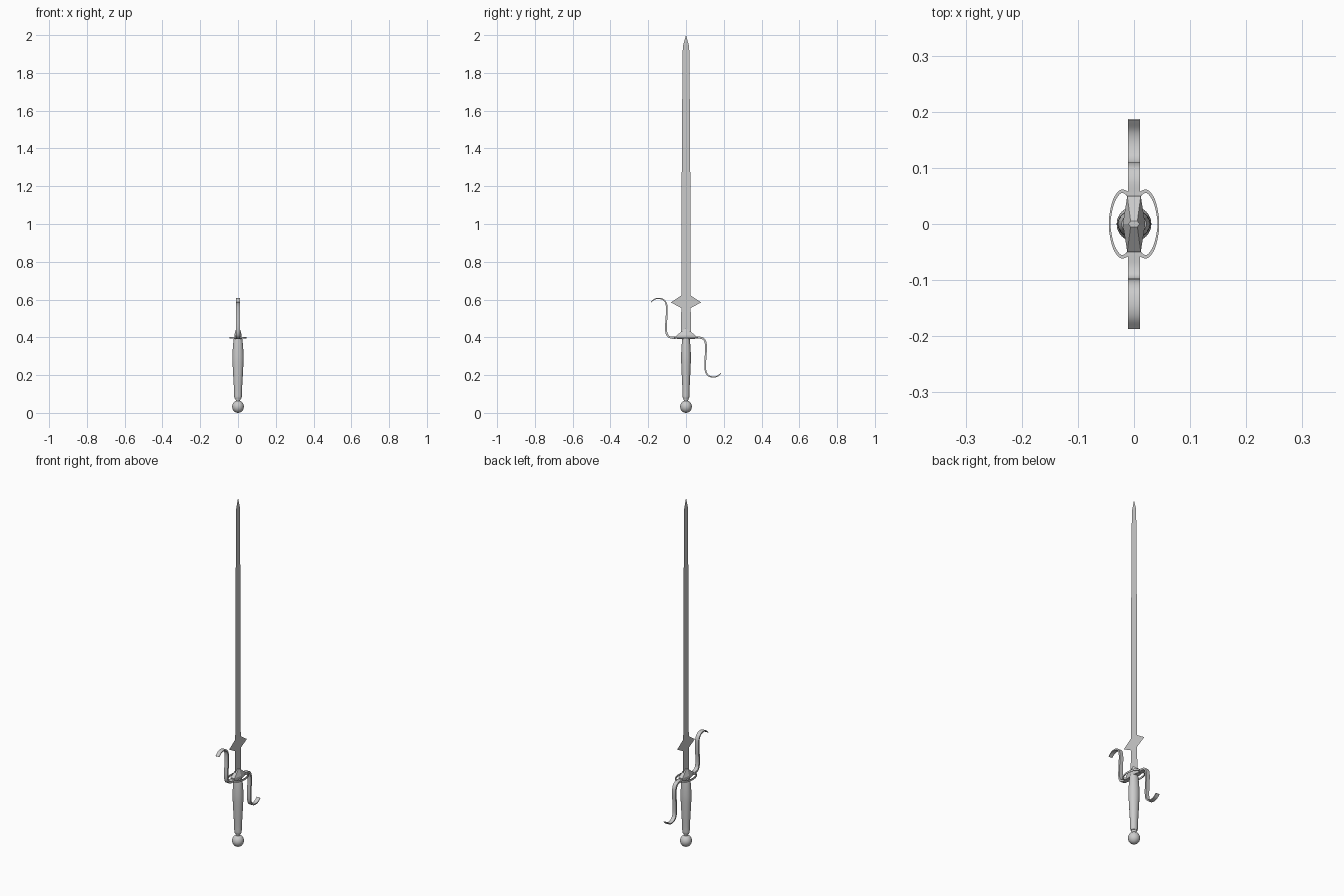
import bpy, bmesh, math
from mathutils import Vector

if "Cube" in bpy.data.objects:
    bpy.data.objects.remove(bpy.data.objects["Cube"])


def make_object(name, bm, smooth=True):
    bmesh.ops.recalc_face_normals(bm, faces=bm.faces)
    mesh = bpy.data.meshes.new(name)
    bm.to_mesh(mesh)
    bm.free()
    ob = bpy.data.objects.new(name, mesh)
    bpy.context.collection.objects.link(ob)
    if smooth:
        bpy.ops.object.select_all(action='DESELECT')
        ob.select_set(True)
        bpy.context.view_layer.objects.active = ob
        bpy.ops.object.shade_smooth_by_angle(angle=math.radians(40))
    return ob


def loft(name, sections, smooth=True):
    bm = bmesh.new()
    rings = [[bm.verts.new(p) for p in s] for s in sections]
    n = len(rings[0])
    for a, b in zip(rings, rings[1:]):
        for i in range(n):
            j = (i + 1) % n
            bm.faces.new((a[i], a[j], b[j], b[i]))
    bm.faces.new(rings[0])
    bm.faces.new(rings[-1])
    return make_object(name, bm, smooth)


def spline(pts, steps=5):
    # Catmull-Rom through control points
    p = [Vector(q) for q in pts]
    p = [2 * p[0] - p[1]] + p + [2 * p[-1] - p[-2]]
    out = []
    for a, b, c, d in zip(p, p[1:], p[2:], p[3:]):
        for k in range(steps):
            t = k / steps
            out.append(0.5 * (2 * b + (c - a) * t + (2 * a - 5 * b + 4 * c - d) * t * t
                              + (3 * b - a - 3 * c + d) * t ** 3))
    return out + [p[-2]]


def strap(name, pts, half_width, thickness, place):
    # rectangular bar following a planar curve
    path = spline(pts)
    last = len(path) - 1
    sections = []
    for i, p in enumerate(path):
        d = (path[min(i + 1, last)] - path[max(i - 1, 0)]).normalized()
        n = Vector((-d.y, d.x)) * thickness(i / last)
        sections.append([place(p + n, -half_width), place(p + n, half_width),
                         place(p - n, half_width), place(p - n, -half_width)])
    return loft(name, sections)


# flat blade with parrying lugs
half = [(0.026, 0.41), (0.025, 0.555), (0.08, 0.585), (0.025, 0.622), (0.024, 1.0),
        (0.021, 1.55), (0.017, 1.94)]
bm = bmesh.new()
rows = [(bm.verts.new((0, -y, z)), bm.verts.new((0, y, z))) for y, z in half]
for a, b in zip(rows, rows[1:]):
    bm.faces.new((a[0], a[1], b[1], b[0]))
bm.faces.new((*rows[-1], bm.verts.new((0, 0, 2.0))))
make_object("blade", bm, False)

# S-shaped crossguard, point-symmetric about its middle
arm = [(0.05, 0), (0.08, -0.001), (0.099, -0.014), (0.106, -0.05), (0.102, -0.13),
       (0.104, -0.177), (0.118, -0.2), (0.142, -0.208), (0.166, -0.204), (0.186, -0.188)]
guard = [(-y, -z) for y, z in reversed(arm)] + [(0, 0)] + arm
strap("crossguard", guard, 0.011,
      lambda t: 0.0055 - 0.0035 * abs(2 * t - 1) ** 2,
      lambda p, w: (w, p.x, 0.398 + p.y))

# side rings
side = [(0.006, 0.047), (0.014, 0.056), (0.025, 0.057), (0.037, 0.038)]
ring = side + [(0.0435, 0)] + [(x, -y) for x, y in reversed(side)]
for label, s in (("right", 1), ("left", -1)):
    strap("side_ring_" + label, ring, 0.005,
          lambda t: 0.0015 + 0.0025 * abs(2 * t - 1),
          lambda p, w, s=s: (s * p.x, p.y, 0.398 + w))

# faceted collar at the blade base
outline = [(0.012, 0.05), (0.02, 0.0), (0.012, -0.05),
           (-0.012, -0.05), (-0.02, 0.0), (-0.012, 0.05)]
loft("collar", [[(x * kx, y * ky, z) for x, y in outline]
                for kx, ky, z in ((0.9, 0.95, 0.391), (1, 1, 0.41), (0.5, 0.1, 0.446))], False)


def lathe(name, profile, y_scale=1.0, sides=24):
    ang = [2 * math.pi * i / sides for i in range(sides)]
    return loft(name, [[(r * math.cos(a), r * y_scale * math.sin(a), z) for a in ang]
                       for r, z in profile])


# grip with oval section, and the neck below it
grip = [(0.017, 0.076), (0.020, 0.085), (0.021, 0.12), (0.025, 0.19), (0.029, 0.27),
        (0.029, 0.31), (0.027, 0.35), (0.024, 0.38), (0.022, 0.395)]
lathe("grip", [(p.x, p.y) for p in spline(grip, 3)], 0.88)
lathe("neck", [(0.012, 0.055), (0.011, 0.066), (0.014, 0.072), (0.014, 0.08)])

# ball pommel
bm = bmesh.new()
bmesh.ops.create_uvsphere(bm, u_segments=24, v_segments=14, radius=0.031)
pommel = make_object("pommel", bm)
pommel.location.z = 0.033
pommel.scale.z = 0.033 / 0.031
